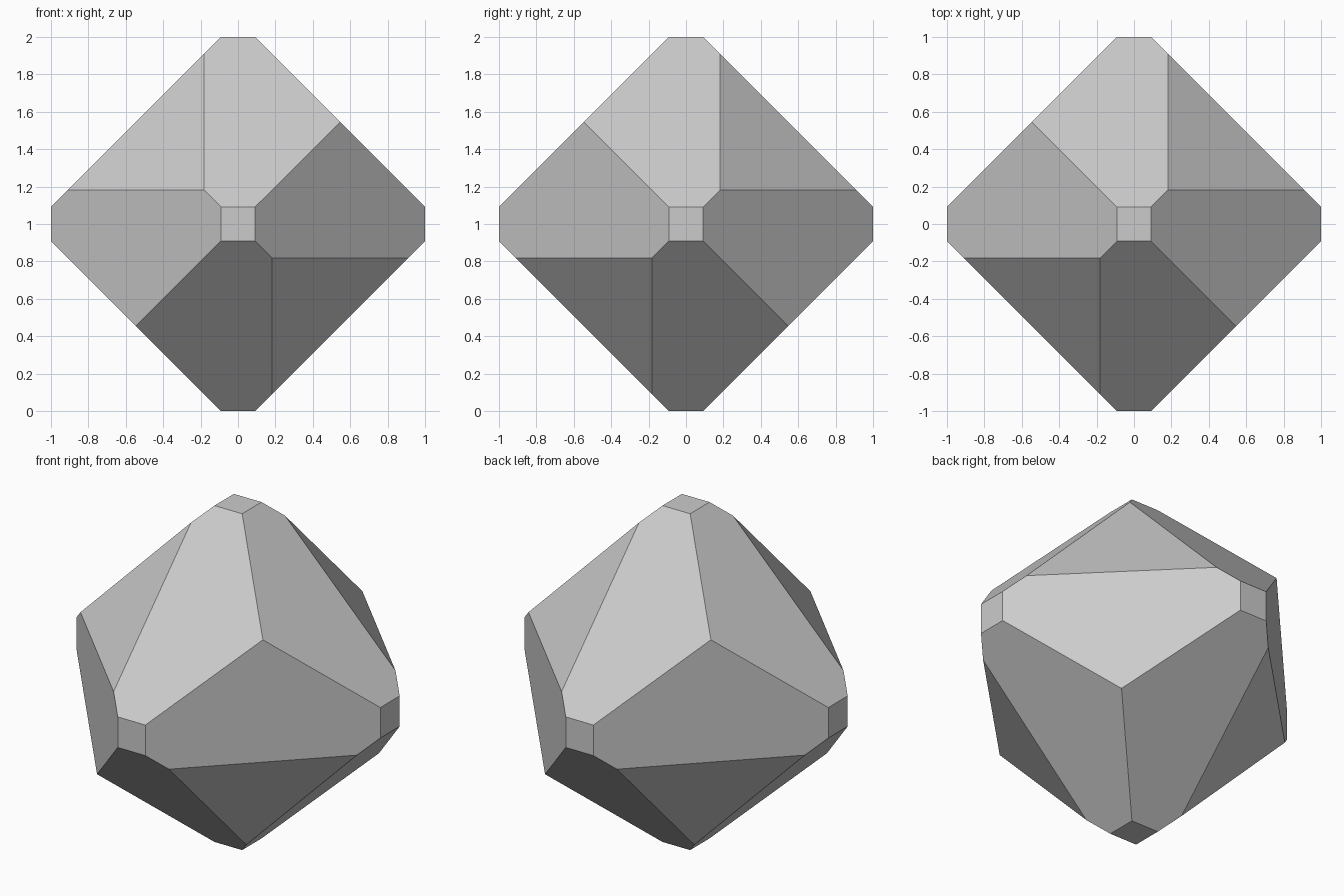
import bpy
import bmesh
from itertools import product, combinations
from mathutils import Vector

cube = bpy.data.objects.get("Cube")
if cube:
    bpy.data.objects.remove(cube, do_unlink=True)

EDGE_SUM = 12 / 11    # where the twelve edge planes cut the axes
CORNER_SUM = 14 / 11  # where the four corner planes cut the axes


def slice_off(bm, direction, reach):
    """Cut away everything beyond direction . p = reach and cap the opening."""
    normal = Vector(direction)
    point = normal * (reach / normal.length_squared)
    cut = bmesh.ops.bisect_plane(
        bm, geom=bm.verts[:] + bm.edges[:] + bm.faces[:], dist=1e-5,
        plane_co=point, plane_no=normal, clear_outer=True)
    rim = [e for e in cut["geom_cut"] if isinstance(e, bmesh.types.BMEdge)]
    bmesh.ops.edgeloop_fill(bm, edges=rim)


# Cube block, whose faces end up as the six small squares
bm = bmesh.new()
bmesh.ops.create_cube(bm, size=2)

# Twelve edge facets
for a, b in combinations(range(3), 2):
    for sa, sb in product((1, -1), repeat=2):
        direction = [0, 0, 0]
        direction[a], direction[b] = sa, sb
        slice_off(bm, direction, EDGE_SUM)

# Four triangular facets on alternate corners
for sx, sy in product((1, -1), repeat=2):
    slice_off(bm, (sx, sy, sx * sy), CORNER_SUM)

bmesh.ops.recalc_face_normals(bm, faces=bm.faces[:])
bmesh.ops.translate(bm, verts=bm.verts[:], vec=(0, 0, 1))

# Flat-shaded crystal in one grey
mesh = bpy.data.meshes.new("faceted_crystal")
bm.to_mesh(mesh)
bm.free()

grey = bpy.data.materials.new("light_grey")
grey.use_nodes = True
colour = (0.6, 0.6, 0.6, 1)
grey.diffuse_color = colour
for node in grey.node_tree.nodes:
    if node.type == "BSDF_PRINCIPLED":
        node.inputs["Base Color"].default_value = colour
mesh.materials.append(grey)

crystal = bpy.data.objects.new("faceted_crystal", mesh)
bpy.context.collection.objects.link(crystal)
